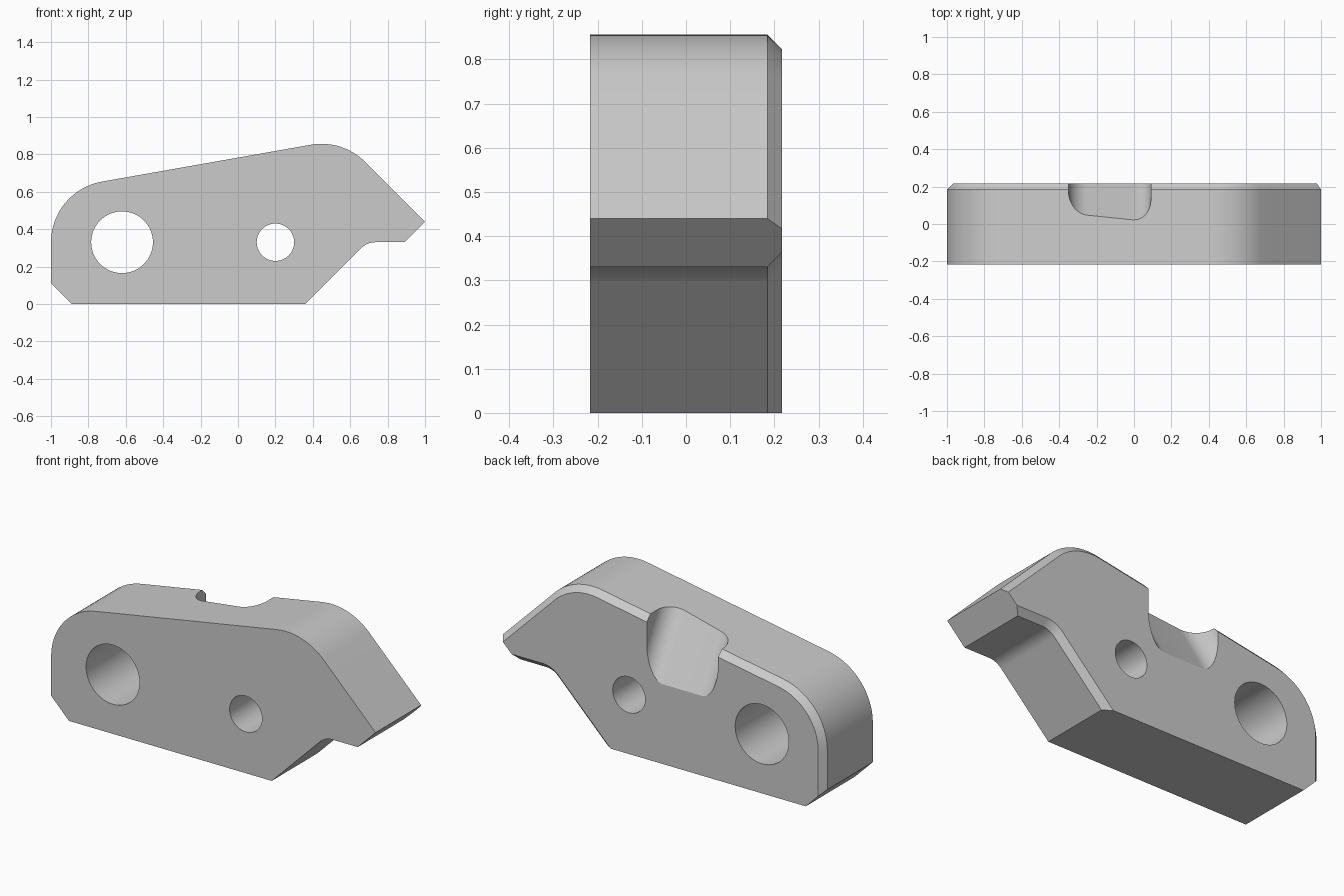
import bpy, bmesh, math
from mathutils import Vector

cube = bpy.data.objects.get("Cube")
if cube:
    bpy.data.objects.remove(cube, do_unlink=True)

HALF = 0.217      # half thickness
CHAMFER = 0.033

grey = bpy.data.materials.new("plain grey")
grey.use_nodes = True
colour = (0.6, 0.6, 0.6, 1)
grey.diffuse_color = colour
grey.node_tree.nodes["Principled BSDF"].inputs["Base Color"].default_value = colour


def rounded(corners, steps=16):
    """Counter-clockwise polygon of (x, y, radius) with filleted corners."""
    out = []
    for i, (x, y, r) in enumerate(corners):
        p = Vector((x, y))
        if not r:
            out.append(p)
            continue
        a = (Vector(corners[i - 1][:2]) - p).normalized()
        b = (Vector(corners[(i + 1) % len(corners)][:2]) - p).normalized()
        half = a.angle(b) / 2
        centre = p + (a + b).normalized() * r / math.sin(half)
        start = p + a * r / math.tan(half) - centre
        end = p + b * r / math.tan(half) - centre
        sweep = math.atan2(start.x * end.y - start.y * end.x, start.dot(end))
        for k in range(steps + 1):
            t = sweep * k / steps
            c, s = math.cos(t), math.sin(t)
            out.append(centre + Vector((start.x * c - start.y * s,
                                        start.x * s + start.y * c)))
    return out


def inset(points, distance):
    """Move each edge inward by distance(midpoint)."""
    lines = []
    for i, p in enumerate(points):
        q = points[(i + 1) % len(points)]
        d = (q - p).normalized()
        n = Vector((-d.y, d.x))
        lines.append((n, n.dot(p) + distance((p + q) / 2)))
    out = []
    for i in range(len(points)):
        (n, a), (m, b) = lines[i - 1], lines[i]
        det = n.x * m.y - n.y * m.x
        out.append(Vector(((a * m.y - b * n.y) / det, (n.x * b - m.x * a) / det)))
    return out


def loft(name, rings):
    """Closed solid through matching rings of 3D points."""
    bm = bmesh.new()
    loops = [[bm.verts.new(p) for p in ring] for ring in rings]
    n = len(loops[0])
    for a, b in zip(loops, loops[1:]):
        for i in range(n):
            j = (i + 1) % n
            bm.faces.new((a[i], a[j], b[j], b[i]))
    bm.faces.new(loops[0][::-1])
    bm.faces.new(loops[-1])
    bmesh.ops.recalc_face_normals(bm, faces=bm.faces)
    mesh = bpy.data.meshes.new(name)
    bm.to_mesh(mesh)
    bm.free()
    obj = bpy.data.objects.new(name, mesh)
    bpy.context.collection.objects.link(obj)
    mesh.materials.append(grey)
    return obj


def at_depth(points, y):
    return [Vector((p.x, y, p.y)) for p in points]


# Plate outline, with the back rim chamfered except at the foot and nose
outline = rounded([(-0.89, 0, 0), (0.36, 0, 0), (0.69, 0.33, 0.11),
                   (0.89, 0.33, 0), (1, 0.44, 0), (0.558, 0.881, 0.33),
                   (-1, 0.606, 0.33), (-1, 0.11, 0)])
rim = inset(outline, lambda m: 0 if m.y < 0.1 or m.x > 0.93 else CHAMFER)
plate = loft("plate", [at_depth(outline, -HALF),
                       at_depth(outline, HALF - CHAMFER),
                       at_depth(rim, HALF)])


# Through holes
def hole_cutter(name, x, r):
    ring = [Vector((x + r * math.cos(k * math.tau / 64),
                    0.33 + r * math.sin(k * math.tau / 64))) for k in range(64)]
    return loft(name, [at_depth(ring, -0.5), at_depth(ring, 0.5)])


cutters = [hole_cutter("large_hole_cutter", -0.62, 0.165),
           hole_cutter("small_hole_cutter", 0.2, 0.1)]

# Slanted round-cornered notch in the top back edge
tilt = math.radians(30)
axis = Vector((0, -math.sin(tilt), math.cos(tilt)))
normal = Vector((0, math.cos(tilt), math.sin(tilt)))
floor = Vector((0, 0.022, 0.782))
section = rounded([(-0.35, 0, 0.1), (0.09, 0, 0.1), (0.09, 0.5, 0), (-0.35, 0.5, 0)])
cutters.append(loft("notch_cutter", [
    [floor + Vector((p.x, 0, 0)) + normal * p.y + axis * s for p in section]
    for s in (-0.8, 0.5)]))

bpy.ops.object.select_all(action='DESELECT')
bpy.context.view_layer.objects.active = plate
plate.select_set(True)
for cutter in cutters:
    mod = plate.modifiers.new(cutter.name, 'BOOLEAN')
    mod.operation = 'DIFFERENCE'
    mod.solver = 'EXACT'
    mod.object = cutter
    bpy.ops.object.modifier_apply(modifier=mod.name)
    bpy.data.objects.remove(cutter, do_unlink=True)

bpy.ops.object.shade_smooth_by_angle(angle=math.radians(25))
